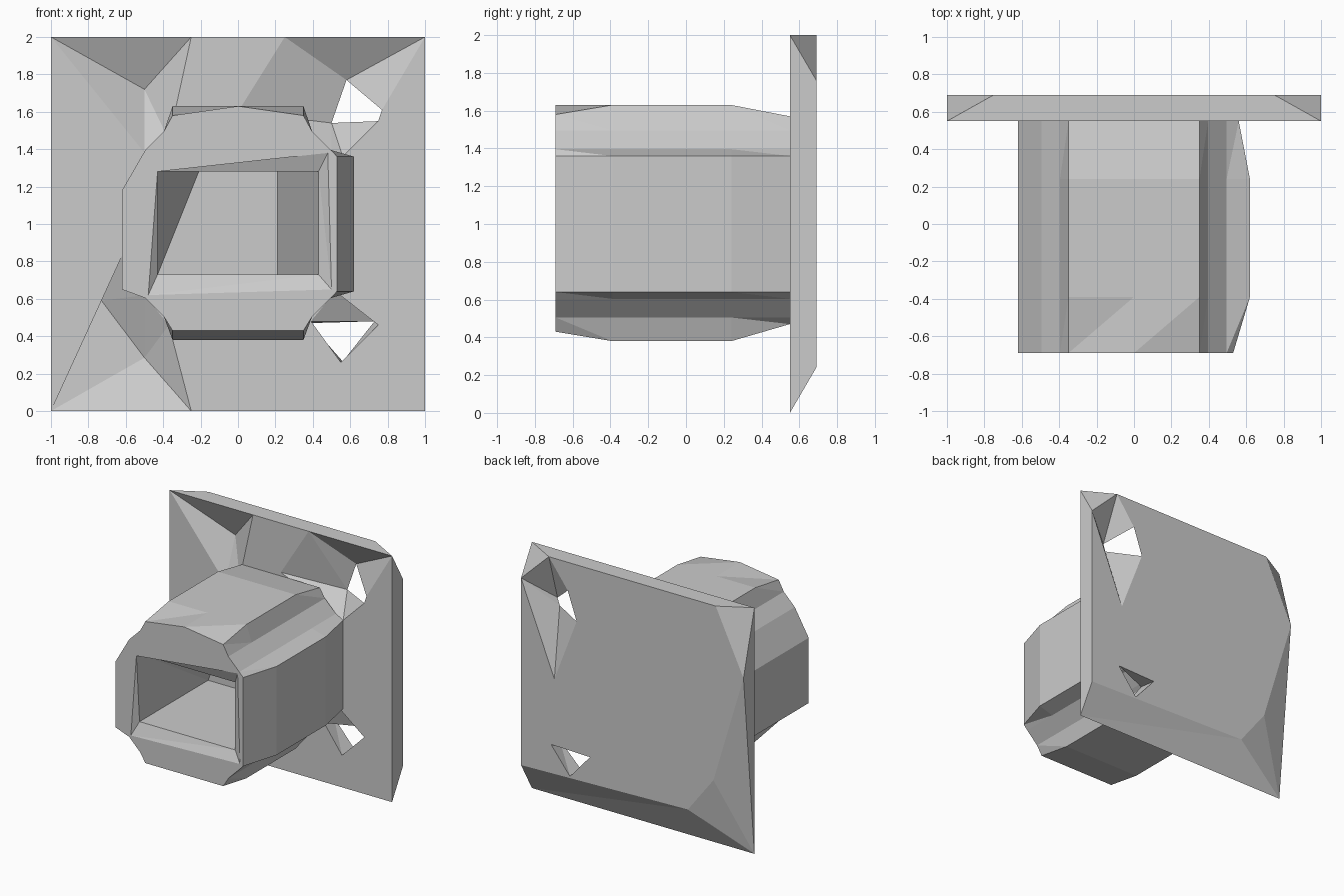
import bpy, bmesh
from math import cos, sin, radians
from mathutils import Vector
from mathutils.geometry import tessellate_polygon

if "Cube" in bpy.data.objects:
    bpy.data.objects.remove(bpy.data.objects["Cube"])


def make(name, tris):
    """Build a flat-shaded object from coordinate polygons, welding shared points."""
    bm = bmesh.new()
    for t in tris:
        t = list(dict.fromkeys(tuple(p) for p in t))
        if len(t) > 2:
            bm.faces.new([bm.verts.new(p) for p in t])
    bmesh.ops.remove_doubles(bm, verts=bm.verts, dist=0.0005)
    bmesh.ops.recalc_face_normals(bm, faces=bm.faces)
    me = bpy.data.meshes.new(name)
    bm.to_mesh(me)
    bm.free()
    ob = bpy.data.objects.new(name, me)
    bpy.context.collection.objects.link(ob)
    return ob


def at(y, pts):
    return [(x, y, z) for x, z in pts]


def sheet(*loops):
    """Flat area: outer loop with optional holes."""
    flat = [p for l in loops for p in l]
    tess = tessellate_polygon([[Vector((x, z, 0)) for x, _, z in l] for l in loops])
    return [[flat[i] for i in t] for t in tess]


def fan(apex, *path):
    return [[apex, a, b] for a, b in zip(path, path[1:])]


def bridge(a, b):
    out = []
    for i in range(len(a)):
        j = (i + 1) % len(a)
        out += [[a[i], a[j], b[j]], [a[i], b[j], b[i]]]
    return out


# ---- mounting plate: front and back outlines, joined by faceted corner pits
FY, BY = 0.55, 0.69
front = at(FY, [(1, 0), (1, 2), (.77, 1.61), (.75, 1.55), (.56, 1.36), (.5, 1.39),
                (0, 1.6), (.25, 2), (-.25, 2), (-.37, 1.45), (-.5, 1.38), (-1, 2),
                (-1, 0), (-.62, .83), (-.5, .62), (-.37, .46), (-.25, 0)])
(f_br, f_tr, r1, r2, r3, r4, r5, r6, l1, l2, l3, f_tl, f_bl, k1, k2, k3, k4) = front
back = at(BY, [(1, .24), (1, 1.76), (.7, 1.02), (.5, 1.54), (.58, 1.77), (.75, 2),
               (-.75, 2), (-1, 1.48), (-.73, .58), (-.5, .28)])
(b_br, b_r, b1, b2, b3, b_tr, b_tl, b_l, b_bl, b_b) = back
hole_front = at(FY, [(.52, .64), (.75, .46), (.55, .26), (.39, .48)])
hole_back = at(BY, [(.73, .48), (.73, .48), (.56, .265), (.38, .47)])

plate = sheet(front, hole_front) + sheet(back, hole_back[1:])
plate += bridge(hole_front, hole_back)
# outer rim of the plate
plate += [[f_br, f_tr, b_r, b_br], [f_tl, f_tr, b_tr, b_tl], [f_tr, b_tr, b_r],
          [f_bl, f_tl, b_l], [f_tl, b_tl, b_l]]
plate += fan(f_bl, b_l, b_bl, b_b) + fan(f_br, f_bl, b_b, b_br)
# upper right through hole
plate += [[f_tr, r6, b3]]
plate += fan(b2, b3, r6, r5, r4, r3, r2, b1)
plate += fan(r1, f_tr, b3, b_tr, b_r) + fan(b_r, r1, r2, b1)
# upper left pit
pit = (-.5, .68, 1.72)
plate += fan(pit, f_tl, l1, l2, l3, f_tl)
# lower left pit
p, q = (-.73, .685, .59), (-.5, .685, .285)
plate += fan(p, f_bl, k1, k2) + fan(q, f_bl, p, k2, k3, k4, f_bl)
make("mounting_plate", plate)


# ---- square tube with scooped corners
def section(y, xl, xr, zb, zt, crown):
    scoop = [(.63 - .27 * cos(radians(t)), .63 - .27 * sin(radians(t))) for t in (30, 60)]
    s, r = scoop, scoop[::-1]
    pts = [(0, crown), (.35, zt)] + [(x, 1 + z) for x, z in s]
    pts += [(xr, 1.36), (xr, .64)] + [(x, 1 - z) for x, z in r]
    pts += [(.35, zb), (-.35, zb)] + [(-x, 1 - z) for x, z in s]
    pts += [(-xl, .65), (-xl, 1.18)] + [(-x, 1 + z) for x, z in r]
    pts += [(-.35, zt)]
    return at(y, pts)


rings = [section(-.69, .62, .53, .43, 1.58, 1.63),
         section(-.39, .62, .62, .38, 1.63, 1.63),
         section(.24, .62, .62, .38, 1.63, 1.63),
         section(.55, .62, .56, .47, 1.57, 1.57)]
tube = []
for a, b in zip(rings, rings[1:]):
    tube += bridge(a, b)
tube += sheet(rings[-1])
# front rim, sloping lip and tapered socket
rim = at(-.69, [(-.48, .62), (.5, .65), (.48, 1.38), (-.43, 1.28)])
lip = at(-.65, [(-.43, .73), (.43, .73), (.43, 1.28), (-.43, 1.28)])
end = at(.23, [(-.43, .73), (.21, .73), (.21, 1.28), (-.21, 1.28)])
tube += sheet(rings[0], rim) + bridge(rim, lip) + bridge(lip, end) + [end]
make("socket_tube", tube)
